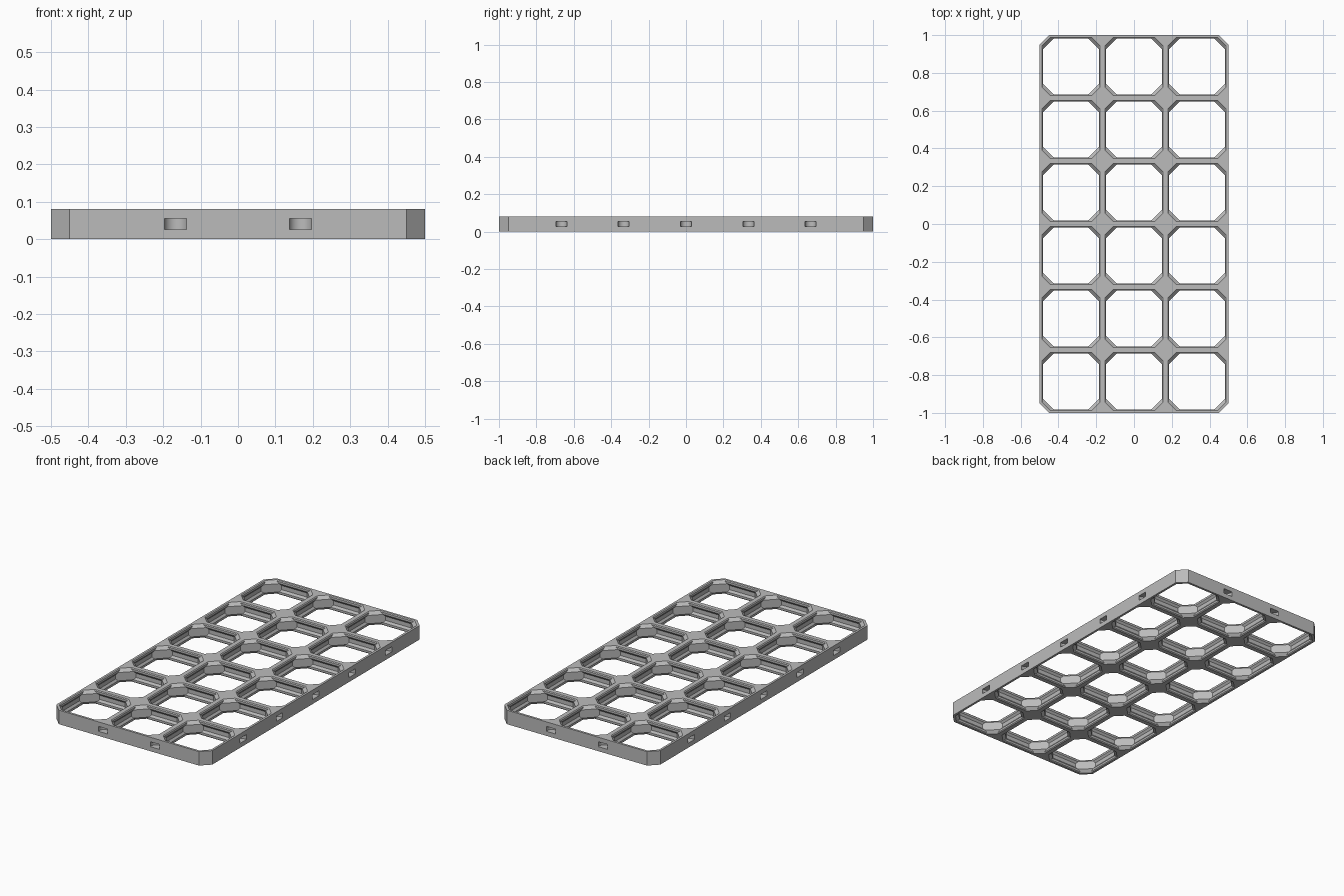
import bpy, bmesh, math
from mathutils import Matrix

if "Cube" in bpy.data.objects:
    bpy.data.objects.remove(bpy.data.objects["Cube"])

U = 1 / 84            # model units per millimetre
TILE, THICK = 28, 6.8
COLS, ROWS = 3, 6
W, L = COLS * TILE / 2, ROWS * TILE / 2   # half sizes
CORNER = 4.2          # outer corner cut

grey = bpy.data.materials.new("plain grey")
grey.diffuse_color = (0.5, 0.5, 0.5, 1)
grey.use_nodes = True
grey.node_tree.nodes["Principled BSDF"].inputs["Base Color"].default_value = grey.diffuse_color


def octagon(hx, hy, cut):
    """Counter-clockwise rectangle with cut corners."""
    return [(hx, -hy + cut), (hx, hy - cut), (hx - cut, hy), (-hx + cut, hy),
            (-hx, hy - cut), (-hx, -hy + cut), (-hx + cut, -hy), (hx - cut, -hy)]


def loft(bm, levels, centre=(0, 0)):
    """Closed solid through a stack of (z, outline) levels, bottom to top."""
    rings = [[bm.verts.new((x + centre[0], y + centre[1], z)) for x, y in pts]
             for z, pts in levels]
    for a, b in zip(rings, rings[1:]):
        n = len(a)
        for i in range(n):
            j = (i + 1) % n
            bm.faces.new((a[i], a[j], b[j], b[i]))
    bm.faces.new(rings[0][::-1])
    bm.faces.new(rings[-1])


def make_object(name, bm):
    bmesh.ops.scale(bm, vec=(U, U, U), verts=bm.verts)
    mesh = bpy.data.meshes.new(name)
    bm.to_mesh(mesh)
    bm.free()
    mesh.materials.append(grey)
    ob = bpy.data.objects.new(name, mesh)
    bpy.context.collection.objects.link(ob)
    return ob


# Solid board with cut corners
bm = bmesh.new()
outline = octagon(W, L, CORNER)
loft(bm, [(0, outline), (THICK, outline)])
board = make_object("grid_board", bm)

# Opening section: (z, wall half width, diagonal reach of the corner node)
reach = CORNER / math.sqrt(2) + 2.6
lower = [(0, 1.1, reach - 1.4), (0.4, 1.5, reach - 1.0),
         (1.4, 1.5, reach), (2.4, 0.7, reach)]
section = lower + [(THICK - z, w, r) for z, w, r in reversed(lower)]
section = [(-1,) + section[0][1:]] + section + [(THICK + 1,) + section[-1][1:]]
levels = [(z, octagon(TILE / 2 - w, TILE / 2 - w, r * math.sqrt(2) - 2 * w))
          for z, w, r in section]

# Tile openings
bm = bmesh.new()
for i in range(COLS):
    for j in range(ROWS):
        loft(bm, levels, ((i + 0.5) * TILE - W, (j + 0.5) * TILE - L))


# Connector slots in the edges, at every tile boundary
def slot(x, y):
    bmesh.ops.create_cone(bm, cap_ends=True, segments=32, radius1=2.6, radius2=2.6,
                          depth=2.4, matrix=Matrix.Translation((x, y, THICK / 2)))


for s in (-1, 1):
    for i in range(1, COLS):
        slot(i * TILE - W, s * (L - 0.8))
    for j in range(1, ROWS):
        slot(s * (W - 0.8), j * TILE - L)
cutter = make_object("opening_cutter", bm)
cutter.hide_render = True

# Cut the board and drop the cutter
mod = board.modifiers.new("openings", 'BOOLEAN')
mod.operation = 'DIFFERENCE'
mod.solver = 'EXACT'
mod.object = cutter
bpy.context.view_layer.objects.active = board
board.select_set(True)
bpy.ops.object.modifier_apply(modifier=mod.name)
bpy.data.objects.remove(cutter)
bpy.ops.object.shade_smooth_by_angle(angle=math.radians(20))
